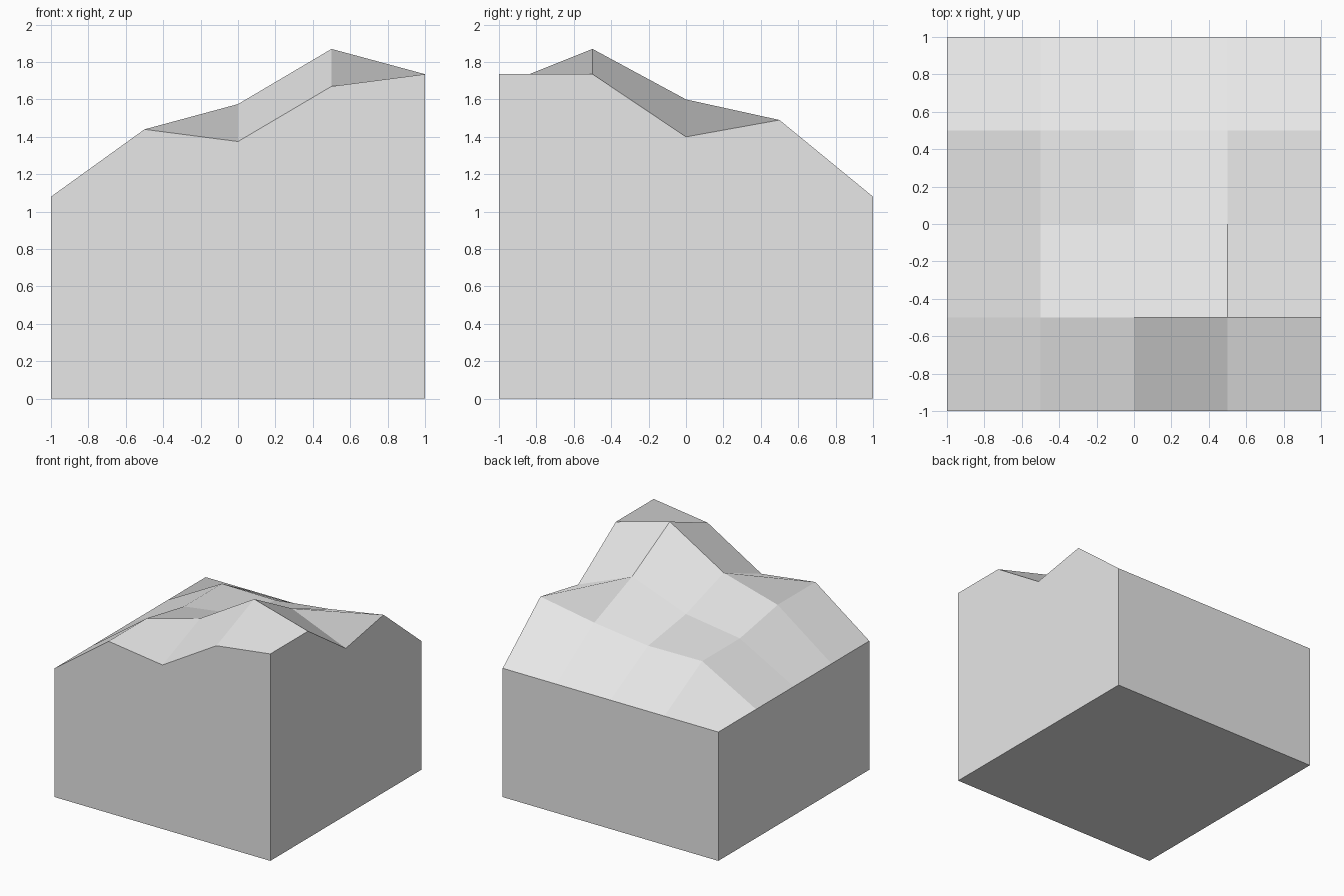
import bpy
import bmesh

if "Cube" in bpy.data.objects:
    bpy.data.objects.remove(bpy.data.objects["Cube"], do_unlink=True)

# Single grey rock colour
GREY = (0.8, 0.8, 0.8, 1.0)
rock = bpy.data.materials.new("light_grey_rock")
rock.use_nodes = True
rock.diffuse_color = GREY
rock.node_tree.nodes["Principled BSDF"].inputs["Base Color"].default_value = GREY

# Terrain heights, rows from front to back, columns from -x to +x
LOW = 1.08
HEIGHTS = [
    [LOW, 1.44, 1.375, 1.67, 1.735],
    [LOW, 1.44, 1.575, 1.87, 1.735],
    [LOW, 1.35, 1.42, 1.60, 1.40],
    [LOW, 1.35, 1.345, 1.405, 1.49],
    [LOW] * 5,
]
N = len(HEIGHTS)
STEP = 2 / (N - 1)

bm = bmesh.new()
grid = [[bm.verts.new((c * STEP - 1, r * STEP - 1, z)) for c, z in enumerate(row)]
        for r, row in enumerate(HEIGHTS)]

# Faceted hilltop
for r in range(N - 1):
    for c in range(N - 1):
        bm.faces.new((grid[r][c], grid[r][c + 1], grid[r + 1][c + 1], grid[r + 1][c]))

# Flat underside
base = [bm.verts.new((x, y, 0)) for x, y in ((-1, -1), (1, -1), (1, 1), (-1, 1))]
bm.faces.new(base[::-1])

# Straight walls, each following one border of the hilltop
borders = [
    grid[0],
    [row[-1] for row in grid],
    grid[-1][::-1],
    [row[0] for row in grid[::-1]],
]
for i, border in enumerate(borders):
    bm.faces.new([base[i], base[(i + 1) % 4]] + border[::-1])

mesh = bpy.data.meshes.new("terrain_block")
bm.to_mesh(mesh)
bm.free()
mesh.materials.append(rock)
terrain = bpy.data.objects.new("terrain_block", mesh)
bpy.context.collection.objects.link(terrain)
